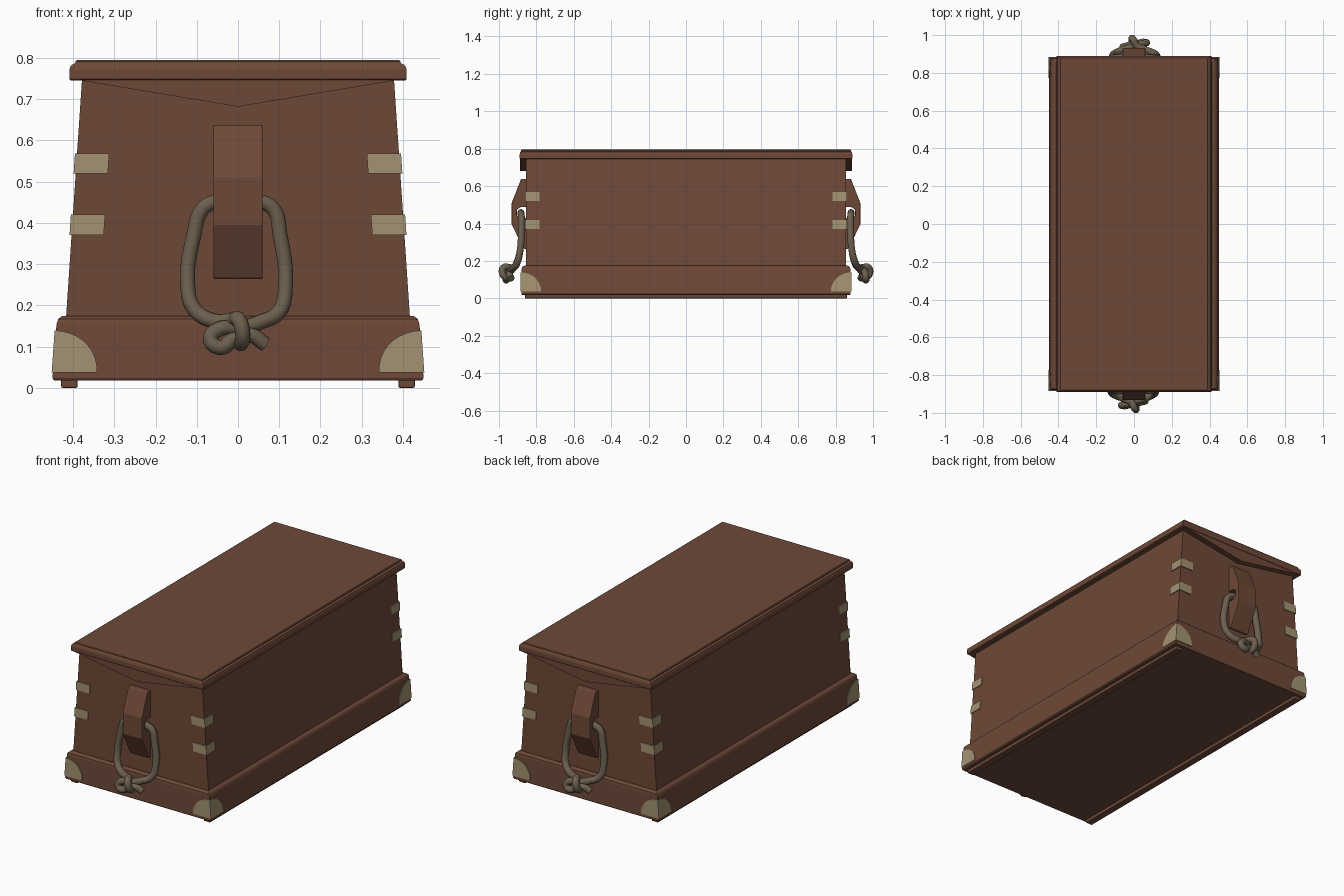
import bpy, bmesh, math

if "Cube" in bpy.data.objects:
    bpy.data.objects.remove(bpy.data.objects["Cube"])


def material(name, rgb):
    m = bpy.data.materials.new(name)
    m.diffuse_color = (*rgb, 1)
    m.use_nodes = True
    m.node_tree.nodes["Principled BSDF"].inputs["Base Color"].default_value = m.diffuse_color
    return m


WOOD = material("brown_wood", (0.155, 0.066, 0.039))
BRASS = material("pale_brass", (0.37, 0.29, 0.17))
ROPE = material("rope_grey_brown", (0.15, 0.115, 0.075))


def loft(name, rings, mat, bevel=0.0):
    """Join equal rings of points into a capped solid."""
    bm = bmesh.new()
    vs = [[bm.verts.new(p) for p in r] for r in rings]
    n = len(rings[0])
    for a, b in zip(vs, vs[1:]):
        for i in range(n):
            j = (i + 1) % n
            bm.faces.new((a[i], a[j], b[j], b[i]))
    bm.faces.new(vs[0])
    bm.faces.new(vs[-1])
    bmesh.ops.recalc_face_normals(bm, faces=bm.faces)
    me = bpy.data.meshes.new(name)
    bm.to_mesh(me)
    bm.free()
    me.materials.append(mat)
    ob = bpy.data.objects.new(name, me)
    bpy.context.collection.objects.link(ob)
    if bevel:
        b = ob.modifiers.new("bevel", 'BEVEL')
        b.width, b.segments = bevel, 2
    return ob


def rect(hx, hy, z, x=0):
    return [(x - hx, -hy, z), (x + hx, -hy, z), (x + hx, hy, z), (x - hx, hy, z)]


def body_x(z):
    return 0.417 - (z - 0.17) * 0.067


def base_x(z):
    return 0.448 - (z - 0.02) * 0.07


BODY_Y, BASE_Y = 0.855, 0.879

# Tapered body, plinth, runners and lid
loft("chest_body", [rect(body_x(0.1), BODY_Y, 0.1), rect(body_x(0.75), BODY_Y, 0.75)], WOOD)
loft("base_plinth", [rect(0.446, 0.876, 0.018), rect(0.450, 0.88, 0.024),
                     rect(0.440, 0.879, 0.155), rect(0.436, 0.877, 0.167),
                     rect(0.427, 0.868, 0.174), rect(0.41, 0.85, 0.175)], WOOD)
for s in (-1, 1):
    loft("base_runner", [rect(0.02, 0.86, 0, s * 0.409), rect(0.02, 0.86, 0.03, s * 0.409)],
         WOOD, 0.004)
loft("lid", [rect(0.405, 0.885, 0.745), rect(0.409, 0.889, 0.749), rect(0.409, 0.889, 0.772),
             rect(0.405, 0.886, 0.782), rect(0.394, 0.882, 0.788), rect(0.394, 0.882, 0.792),
             rect(0.390, 0.879, 0.795)], WOOD)

# Brass corner straps and rounded base corner plates
T = 0.005
for sx in (-1, 1):
    for sy in (-1, 1):
        for z0, z1 in ((0.371, 0.42), (0.52, 0.568)):
            rings = []
            for z in (z0, z1):
                x, y = body_x(z), BODY_Y
                pts = [(x + T, y + T), (x + T, 0.782), (x - T, 0.782), (x - T, y - T),
                       (x - 0.078, y - T), (x - 0.078, y + T)]
                rings.append([(sx * a, sy * b, z) for a, b in pts])
            loft("corner_strap", rings, BRASS)
        arc = [(0.11, 0.037)]
        arc += [(0.11 * math.cos(math.radians(a)), 0.037 + 0.102 * math.sin(math.radians(a)))
                for a in range(10, 91, 10)]
        arc.append((0, 0.037))
        front = [[(sx * (base_x(z) + T - d), sy * y, z) for d, z in arc]
                 for y in (BASE_Y - T, BASE_Y + T)]
        side = [[(sx * (base_x(z) + o), sy * (BASE_Y + T - d), z) for d, z in arc]
                for o in (-T, T)]
        loft("corner_plate_front", front, BRASS)
        loft("corner_plate_side", side, BRASS)


def rope(name, pts, s):
    """Round rope through points given as x, outward distance, height."""
    cu = bpy.data.curves.new(name + "_path", 'CURVE')
    cu.dimensions = '3D'
    cu.bevel_depth, cu.bevel_resolution = 0.0185, 4
    cu.resolution_u, cu.use_fill_caps = 6, True
    sp = cu.splines.new('BEZIER')
    sp.bezier_points.add(len(pts) - 1)
    for bp, (x, d, z) in zip(sp.bezier_points, pts):
        bp.co = (-s * x, s * d, z)
        bp.handle_left_type = bp.handle_right_type = 'AUTO'
    tmp = bpy.data.objects.new(name + "_path", cu)
    bpy.context.collection.objects.link(tmp)
    bpy.context.view_layer.update()
    me = bpy.data.meshes.new_from_object(
        tmp.evaluated_get(bpy.context.evaluated_depsgraph_get()))
    bpy.data.objects.remove(tmp)
    ob = bpy.data.objects.new(name, me)
    bpy.context.collection.objects.link(ob)
    me.materials.clear()
    me.materials.append(ROPE)
    for o in bpy.context.selected_objects:
        o.select_set(False)
    ob.select_set(True)
    bpy.context.view_layer.objects.active = ob
    bpy.ops.object.shade_smooth_by_angle(angle=math.radians(50))


# Rope loop through the bracket, ending in a knot with a short tail
LOOP = [(0.005, 0.945, 0.105), (0.012, 0.978, 0.125), (0.002, 0.975, 0.165), (-0.012, 0.945, 0.165),
        (-0.055, 0.925, 0.162), (-0.105, 0.905, 0.19), (-0.122, 0.888, 0.25),
        (-0.107, 0.88, 0.37), (-0.085, 0.88, 0.435), (-0.05, 0.882, 0.452),
        (0.05, 0.882, 0.452), (0.085, 0.88, 0.435), (0.102, 0.88, 0.37),
        (0.115, 0.888, 0.25), (0.1, 0.905, 0.185), (0.055, 0.925, 0.16),
        (0.0, 0.94, 0.145), (-0.045, 0.955, 0.143), (-0.067, 0.96, 0.118),
        (-0.042, 0.962, 0.098), (-0.012, 0.95, 0.118), (0.03, 0.945, 0.128),
        (0.066, 0.935, 0.106)]

for s, end in ((-1, "front"), (1, "back")):
    # Shallow triangular batten under the lid end
    tri = [(-0.39, 0.747), (0.39, 0.747), (0, 0.682)]
    loft(end + "_lid_batten", [[(x, s * y, z) for x, z in tri] for y in (0.84, 0.888)], WOOD)
    # Wooden handle bracket with an arched rope hole against the wall
    prof = [(0.845, 0.265), (0.868, 0.265), (0.932, 0.395), (0.932, 0.51), (0.882, 0.638),
            (0.845, 0.638), (0.845, 0.488), (0.885, 0.488), (0.903, 0.475),
            (0.905, 0.445), (0.89, 0.43), (0.845, 0.43)]
    loft(end + "_handle_bracket", [[(x, s * d, z) for d, z in prof] for x in (-0.06, 0.06)],
         WOOD, 0.004)
    rope(end + "_rope_handle", LOOP, s)
